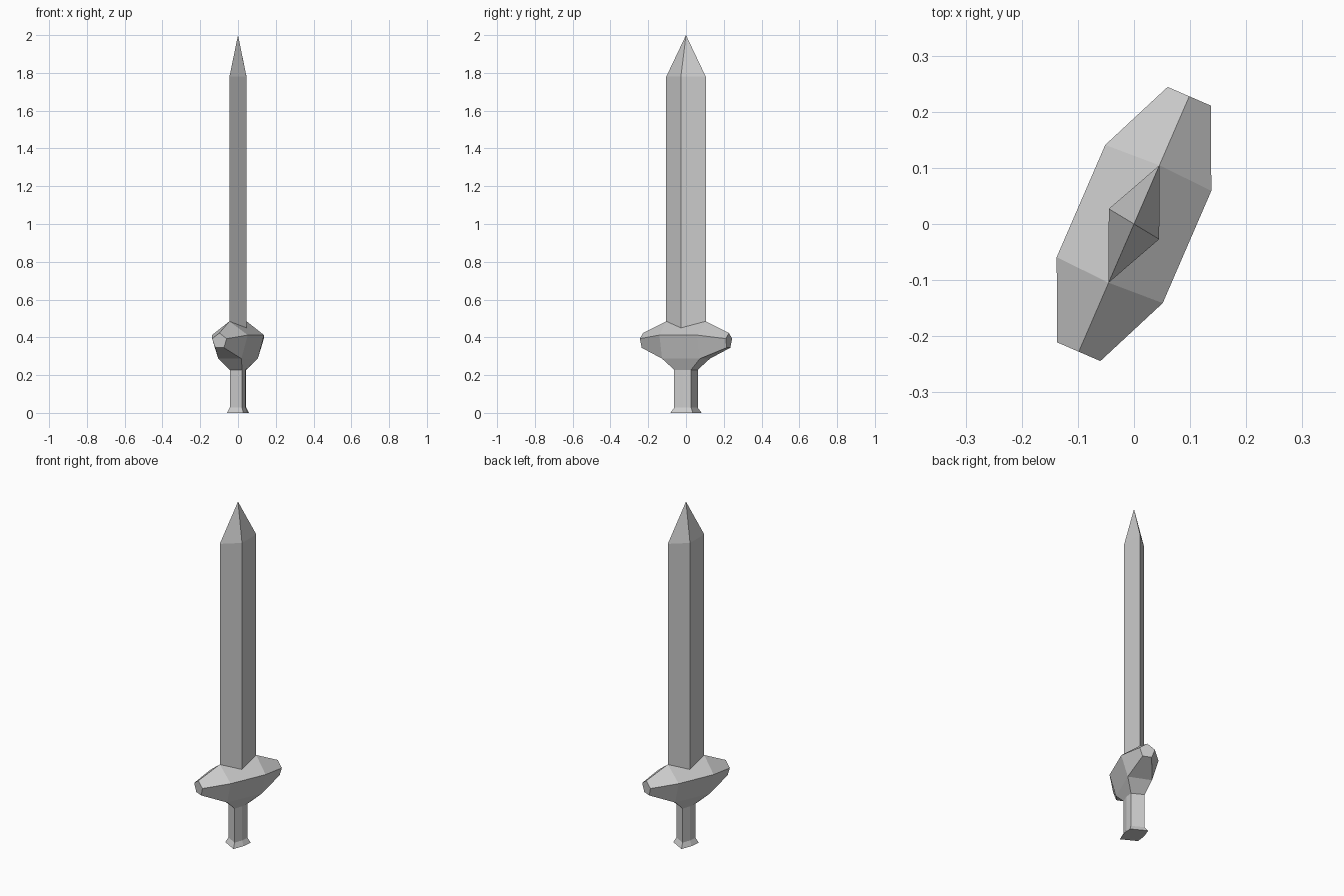
import bpy, bmesh, math
from mathutils import Matrix, Vector

cube = bpy.data.objects.get("Cube")
if cube:
    bpy.data.objects.remove(cube)

steel = bpy.data.materials.new("plain_grey")
steel.use_nodes = True
GREY = (0.6, 0.6, 0.6, 1)
steel.diffuse_color = GREY
steel.node_tree.nodes["Principled BSDF"].inputs["Base Color"].default_value = GREY

# Local frame: x runs along the guard, y across it; the sword is then turned
TURN = Matrix.Rotation(math.radians(66.6), 4, 'Z')
HALF = Matrix.Rotation(math.pi, 4, 'Z')


def build(name, faces):
    """Make a flat-shaded part from faces and their half-turn copies."""
    bm = bmesh.new()
    for face in faces:
        for spin in (Matrix.Identity(4), HALF):
            bm.faces.new([bm.verts.new(TURN @ spin @ Vector(p)) for p in face])
    bmesh.ops.remove_doubles(bm, verts=bm.verts, dist=0.0005)
    bmesh.ops.holes_fill(bm, edges=[e for e in bm.edges if e.is_boundary], sides=0)
    bmesh.ops.recalc_face_normals(bm, faces=bm.faces)
    mesh = bpy.data.meshes.new(name)
    bm.to_mesh(mesh)
    bm.free()
    mesh.materials.append(steel)
    bpy.context.collection.objects.link(bpy.data.objects.new(name, mesh))


def at(p, z):
    return (p[0], p[1], z)


def flip(p):
    return (-p[0], -p[1], p[2])


# Blade: a diamond bar with a pointed tip
edge, ridge, point = (0.114, 0), (-0.007, -0.052), (0, 0, 2)
root_edge, root_ridge = at(edge, 0.485), at(ridge, 0.45)
top_edge, top_ridge = at(edge, 1.78), at(ridge, 1.78)
build("blade", [
    (root_edge, top_edge, top_ridge, root_ridge),
    (root_ridge, top_ridge, flip(top_edge), flip(root_edge)),
    (top_edge, point, top_ridge),
    (top_ridge, point, flip(top_edge)),
])

# Grip outline: half of a six-sided section
corner_a, middle, corner_b = (0.042, 0.029), (0, 0.042), (-0.042, 0.029)
corner_a, corner_b = (0.0486, -0.0275), (0.0486, 0.0444)
corner_a = (0.042, -0.029)
outline = [corner_a, corner_b, middle, (-corner_a[0], -corner_a[1])]


def band(low, high, flare=1.0):
    return [(at([c * flare for c in a], low), at([c * flare for c in b], low),
             at(b, high), at(a, high)) for a, b in zip(outline, outline[1:])]


build("grip", band(0.028, 0.235))
build("pommel", band(0, 0.028, 1.33))

# Guard: faceted crosspiece with five-sided ends
crest = (0.248, 0, 0.423)
neck = [at(p, 0.228) for p in outline]
faces = []
for s in (1, -1):
    side, foot = (0.248, s * 0.042, 0.393), (0.245, s * 0.025, 0.345)
    waist, belly = (0.109, s * 0.103, 0.412), (0.109, s * 0.067, 0.287)
    faces += [(crest, side, waist, root_edge), (side, foot, belly, waist)]
near, far = (0.109, -0.103, 0.412), (0.109, 0.103, 0.412)
low_near, low_far = (0.109, -0.067, 0.287), (0.109, 0.067, 0.287)
foot_near, foot_far = (0.245, -0.025, 0.345), (0.245, 0.025, 0.345)
faces += [
    (root_edge, near, flip(far), flip(root_edge), root_ridge),
    (near, low_near, flip(low_far), flip(far)),
    (foot_near, foot_far, low_far, low_near),
    (low_near, low_far, neck[1], neck[0]),
    (low_far, flip(low_near), neck[3], neck[2], neck[1]),
    (crest, (0.248, 0.042, 0.393), foot_far, foot_near, (0.248, -0.042, 0.393)),
]
build("guard", faces)
